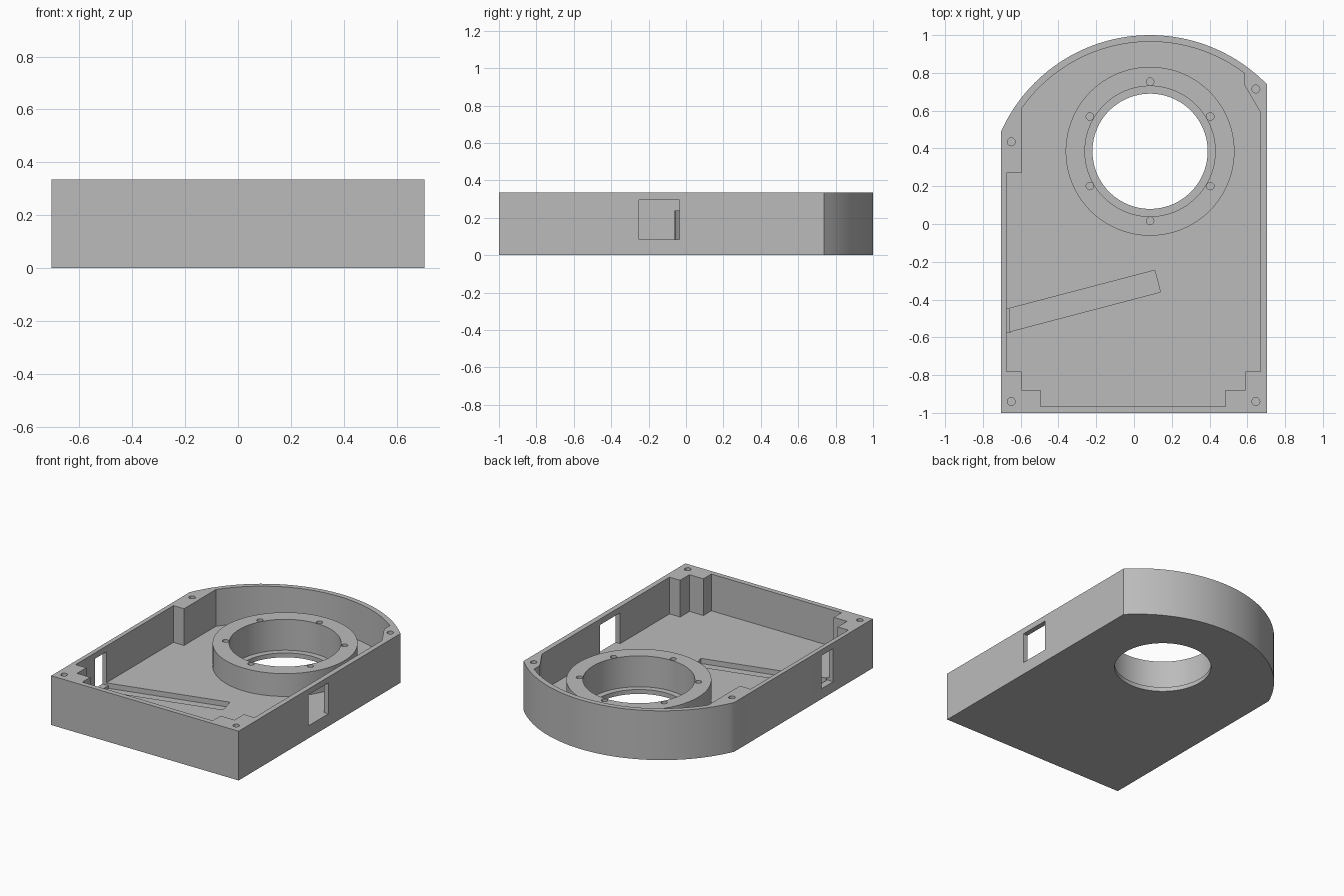
import bpy
import bmesh
from math import cos, sin, pi, atan2, sqrt

cube = bpy.data.objects.get("Cube")
if cube:
    bpy.data.objects.remove(cube, do_unlink=True)

HEIGHT, FLOOR, LIP = 0.335, 0.085, 0.03
RING_TOP = 0.24
BORE = (0.085, 0.385)        # centre of the large round opening
ARC = (0.085, 0.135)         # centre of the curved back wall

grey = bpy.data.materials.new("plain grey")
grey.use_nodes = True
grey.diffuse_color = (0.5, 0.5, 0.5, 1)
grey.node_tree.nodes["Principled BSDF"].inputs["Base Color"].default_value = (0.5, 0.5, 0.5, 1)


def prism(name, outline, z0, z1):
    """Extrude a counter-clockwise outline from z0 to z1."""
    bm = bmesh.new()
    base = bm.faces.new([bm.verts.new((x, y, z0)) for x, y in outline])
    top = bmesh.ops.extrude_face_region(bm, geom=[base])["geom"]
    moved = [v for v in top if isinstance(v, bmesh.types.BMVert)]
    bmesh.ops.translate(bm, verts=moved, vec=(0, 0, z1 - z0))
    bmesh.ops.recalc_face_normals(bm, faces=bm.faces[:])
    mesh = bpy.data.meshes.new(name)
    bm.to_mesh(mesh)
    bm.free()
    mesh.materials.append(grey)
    obj = bpy.data.objects.new(name, mesh)
    bpy.context.collection.objects.link(obj)
    return obj


def circle(centre, r, n):
    return [(centre[0] + r * cos(2 * pi * i / n), centre[1] + r * sin(2 * pi * i / n))
            for i in range(n)]


def back_arc(r, x_right, x_left, n=48):
    """Arc over the back, running from the right x to the left x."""
    def angle(x):
        dx = x - ARC[0]
        return atan2(sqrt(r * r - dx * dx), dx)
    a, b = angle(x_right), angle(x_left)
    return [(ARC[0] + r * cos(a + (b - a) * i / n), ARC[1] + r * sin(a + (b - a) * i / n))
            for i in range(n + 1)]


def rect(x0, x1, y0, y1):
    return [(x0, y0), (x1, y0), (x1, y1), (x0, y1)]


def activate(obj):
    bpy.ops.object.select_all(action='DESELECT')
    obj.select_set(True)
    bpy.context.view_layer.objects.active = obj


def cut(target, outline, z0, z1):
    """Subtract a prism from the target and discard the cutter."""
    cutter = prism("cutter", outline, z0, z1)
    cutter.hide_render = True
    mod = target.modifiers.new("cut", 'BOOLEAN')
    mod.operation, mod.solver, mod.object = 'DIFFERENCE', 'EXACT', cutter
    activate(target)
    bpy.ops.object.modifier_apply(modifier=mod.name)
    bpy.data.objects.remove(cutter, do_unlink=True)


# Housing with a straight front and a curved back
housing = prism("housing", [(-0.705, -1), (0.705, -1)] + back_arc(0.865, 0.705, -0.705),
                0, HEIGHT)

# Cavity, leaving stepped corner posts around the screws
cavity = [(-0.495, -0.965), (0.485, -0.965), (0.485, -0.88), (0.59, -0.88),
          (0.59, -0.78), (0.67, -0.78), (0.67, 0.59), (0.585, 0.735)]
cavity += back_arc(0.83, 0.585, -0.595)
cavity += [(-0.595, 0.27), (-0.675, 0.27), (-0.675, -0.78), (-0.595, -0.78),
           (-0.595, -0.88), (-0.495, -0.88)]
cut(housing, cavity, FLOOR, HEIGHT + 0.1)

# Round opening with a thin lip at the bottom
cut(housing, circle(BORE, 0.345, 96), LIP, HEIGHT)
cut(housing, circle(BORE, 0.305, 96), -0.1, HEIGHT)

# Side windows and the slanted floor groove
cut(housing, rect(0.655, 0.8, -0.25, -0.035), FLOOR, 0.295)
cut(housing, [(-0.66, -0.57), (0.14, -0.36), (0.11, -0.245), (-0.66, -0.447)], 0.05, 0.2)
cut(housing, rect(-0.8, -0.655, -0.575, -0.45), 0.07, 0.295)

# Screw holes in the corner posts
for spot in [(-0.65, 0.435), (0.645, 0.715), (-0.65, -0.94), (0.645, -0.94)]:
    cut(housing, circle(spot, 0.021, 20), HEIGHT - 0.12, HEIGHT + 0.1)

# Raised mounting ring with six screw holes
ring = prism("mounting_ring", circle(BORE, 0.447, 96), FLOOR, RING_TOP)
cut(ring, circle(BORE, 0.345, 96), 0, HEIGHT)
for spot in circle((0, 0), 0.368, 6):
    # turned a quarter so that one hole points to the back
    cut(ring, circle((BORE[0] - spot[1], BORE[1] + spot[0]), 0.02, 20),
        RING_TOP - 0.1, HEIGHT)

for obj in (housing, ring):
    activate(obj)
    bpy.ops.object.shade_smooth_by_angle()
